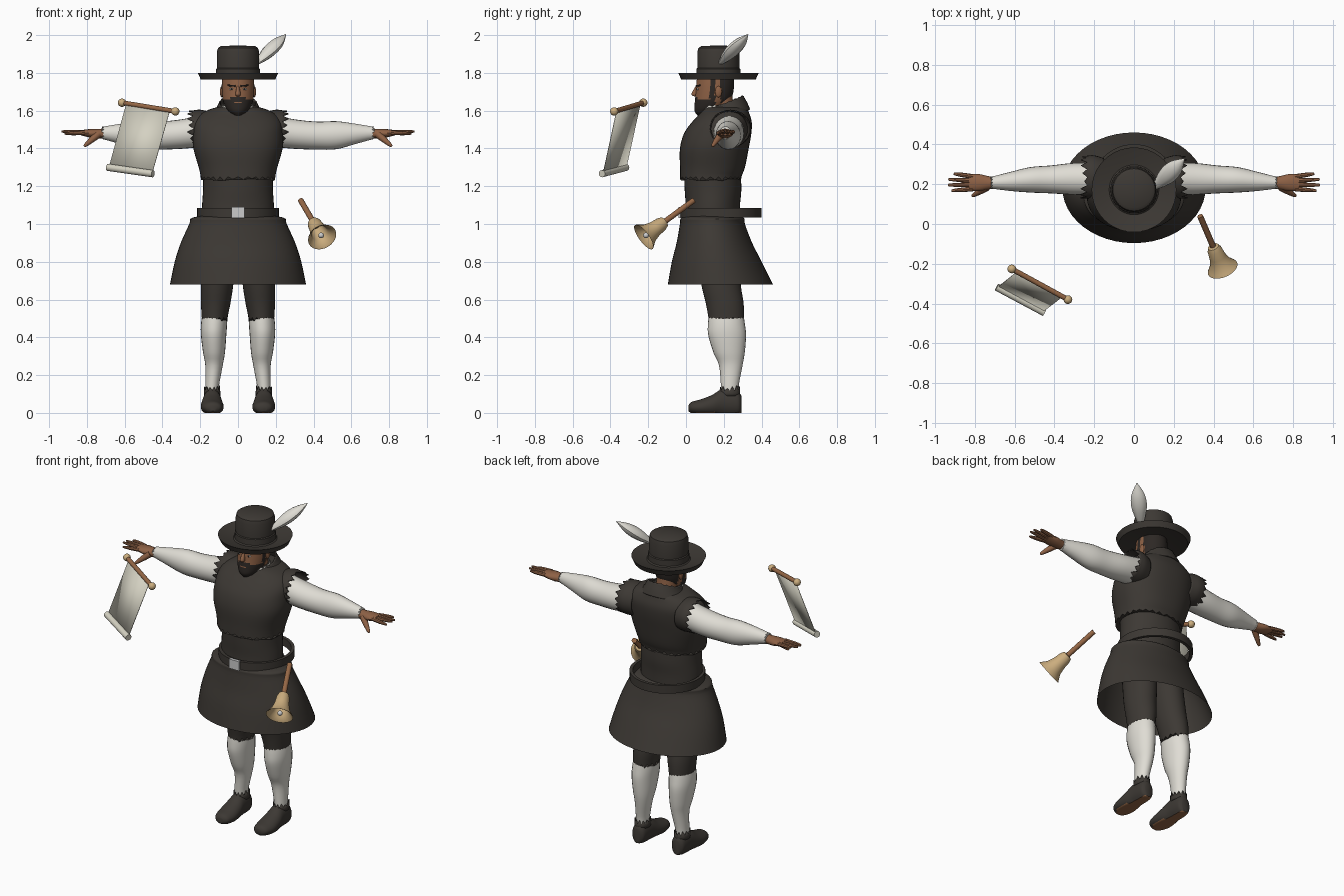
import bpy, bmesh, math, random
from mathutils import Vector, Matrix

random.seed(4)
if "Cube" in bpy.data.objects:
    bpy.data.objects.remove(bpy.data.objects["Cube"])


def material(name, r, g, b):
    m = bpy.data.materials.new(name)
    m.use_nodes = True
    m.diffuse_color = (r, g, b, 1)
    m.node_tree.nodes["Principled BSDF"].inputs["Base Color"].default_value = (r, g, b, 1)
    return m


CLOTH = material("dark cloth", .046, .04, .034)
LINEN = material("white linen", .74, .72, .66)
SKIN = material("brown skin", .27, .12, .06)
HAIR = material("dark hair", .026, .021, .018)
WOOD = material("wood", .3, .135, .06)
BRASS = material("pale brass", .6, .42, .21)
PAPER = material("parchment", .66, .64, .54)
STEEL = material("light metal", .6, .6, .6)
parts = []


def finish(name, bm, mats, mirror=False, rule=None, thickness=0):
    """Turn a bmesh into a named object, optionally mirrored across x."""
    bmesh.ops.recalc_face_normals(bm, faces=bm.faces)
    bm.normal_update()
    if rule:
        for f in bm.faces:
            f.material_index = rule(f.calc_center_median(), f.normal)
    me = bpy.data.meshes.new(name)
    bm.to_mesh(me)
    bm.free()
    for m in mats:
        me.materials.append(m)
    ob = bpy.data.objects.new(name, me)
    bpy.context.collection.objects.link(ob)
    if mirror:
        ob.modifiers.new("Mirror", 'MIRROR').use_mirror_merge = False
    if thickness:
        ob.modifiers.new("Solidify", 'SOLIDIFY').thickness = thickness
    parts.append(ob)
    return ob


def refine(rings, steps):
    """Catmull-Rom interpolation between rings."""
    out = []
    for i in range(len(rings) - 1):
        p = [rings[max(0, min(len(rings) - 1, i + k))] for k in (-1, 0, 1, 2)]
        for s in range(steps):
            u = s / steps
            out.append([b + .5 * u * (c - a + u * (2*a - 5*b + 4*c - d + u * (3*(b - c) + d - a)))
                        for a, b, c, d in zip(*p)])
    return out + [list(rings[-1])]


def loft(name, rings, mats, axis='z', n=24, steps=4, jag=(0, 0), caps=True, power=1,
         tilt=0, floor=None, place=None, **kw):
    """Skin elliptical rings (t, centre a, centre b, radius a, radius b) along an axis."""
    order = {'z': (1, 2, 0), 'x': (0, 1, 2), 'y': (1, 0, 2)}[axis]
    if steps > 1:
        rings = refine(rings, steps)
    bm = bmesh.new()
    loops = []
    for k, (t, a, b, ra, rb) in enumerate(rings):
        loop = []
        for i in range(n):
            ang = math.tau * i / n
            c, s = math.cos(ang), math.sin(ang)
            c, s = (math.copysign(abs(v) ** power, v) for v in (c, s))
            tt = t + tilt * s
            fray = random.uniform(.4, 1) * (i % 2)
            if k == 0:
                tt -= jag[0] * fray
            elif k == len(rings) - 1:
                tt += jag[1] * fray
            q = (tt, a + ra * c, b + rb * s)
            v = Vector([q[j] for j in order])
            if floor is not None:
                v.z = max(v.z, floor)
            loop.append(bm.verts.new(v))
        loops.append(loop)
    for p, q in zip(loops, loops[1:]):
        for i in range(n):
            bm.faces.new((p[i], p[(i + 1) % n], q[(i + 1) % n], q[i]))
    if caps:
        bm.faces.new(loops[0])
        bm.faces.new(loops[-1])
    if place:
        start, end = map(Vector, place)
        bm.transform(Matrix.Translation(start) @ (end - start).to_track_quat('Z', 'Y').to_matrix().to_4x4())
    return finish(name, bm, mats, **kw)


def tube(name, start, end, r0, r1, mat, n=12, **kw):
    d = (Vector(end) - Vector(start)).length
    return loft(name, [(0, 0, 0, r0, r0), (d, 0, 0, r1, r1)], [mat], n=n, steps=1, place=(start, end), **kw)


def ball(name, at, size, mat, **kw):
    bm = bmesh.new()
    bmesh.ops.create_uvsphere(bm, u_segments=16, v_segments=10, radius=1)
    bm.transform(Matrix.Translation(at) @ Matrix.Diagonal((*size, 1)))
    return finish(name, bm, [mat], **kw)


def lathe(name, profile, mat, y=0, **kw):
    return loft(name, [(z, 0, y, r, r) for z, r in profile], [mat], steps=1, **kw)


# Hat with upturned brim, and feather
lathe("hat", [(1.785, .09), (1.765, .197), (1.80, .213), (1.797, .205), (1.779, .125), (1.785, .118),
              (1.82, .117), (1.825, .112), (1.91, .112), (1.932, .106), (1.942, .09), (1.945, .01)],
      CLOTH, y=.172, n=40)
loft("feather", [(0, 0, 0, .006, .006), (.06, 0, 0, .03, .022), (.13, 0, 0, .045, .032),
                 (.2, 0, 0, .038, .026), (.272, 0, 0, .002, .002)], [LINEN], n=10,
     place=((.095, .175, 1.845), (.25, .325, 2.0)))


# Head: beard, sideburns and back hair chosen by position
def head_colour(c, n):
    lip = abs(c.x) < .022 and 1.639 < c.z < 1.648
    beard = c.z < 1.657 and c.y < .155 and not lip
    moustache = 1.654 < c.z < 1.672 and abs(c.x) < .042 and c.y < .09
    return int(beard or moustache or .125 < c.y < .155 or (c.y > .185 and c.z > 1.64))


loft("head", [(1.575, 0, .1, .025, .04), (1.6, 0, .115, .056, .07), (1.64, 0, .135, .076, .089),
              (1.68, 0, .148, .084, .098), (1.74, 0, .155, .086, .1), (1.80, 0, .155, .08, .095)],
     [SKIN, HAIR], n=48, steps=6, rule=head_colour)
loft("neck", [(1.52, 0, .2, .065, .065), (1.68, 0, .185, .06, .06)], [SKIN], steps=1)
loft("nose", [(0, 0, 0, .006, .006), (.045, 0, 0, .014, .016), (.056, 0, 0, .008, .008)], [SKIN], n=10,
     place=((0, .058, 1.73), (0, .04, 1.675)))
ball("ears", (.086, .172, 1.7), (.01, .018, .03), SKIN, mirror=True)
ball("eyes", (.034, .062, 1.714), (.013, .005, .006), LINEN, mirror=True)
ball("pupils", (.034, .0585, 1.714), (.005, .003, .006), HAIR, mirror=True)
tube("brows", (.014, .055, 1.731), (.055, .074, 1.734), .005, .004, HAIR, n=8, mirror=True)

# Collars
loft("shirt_collar", [(1.58, 0, .175, .1, .1), (1.625, 0, .165, .082, .09)], [LINEN], n=40, steps=2,
     jag=(0, .012), caps=False, tilt=.01)
loft("coat_collar", [(1.57, 0, .2, .15, .14), (1.605, 0, .205, .12, .12), (1.64, 0, .21, .1, .095)],
     [CLOTH], n=36, jag=(0, .008), caps=False, tilt=.036, thickness=.008)

# Vest with frayed hem, and shoulder caps
loft("vest", [(1.25, 0, .13, .197, .162), (1.3, 0, .14, .208, .172), (1.4, 0, .15, .236, .182),
              (1.48, 0, .168, .238, .178), (1.54, 0, .19, .232, .158), (1.585, 0, .205, .195, .13),
              (1.615, 0, .21, .125, .11), (1.62, 0, .21, .07, .07)],
     [CLOTH], n=56, jag=(.022, 0), power=.88)
loft("shoulder_caps", [(.15, .23, 1.5, .1, .095), (.2, .235, 1.505, .11, .1), (.235, .235, 1.505, .108, .097)],
     [CLOTH], axis='x', n=32, jag=(0, .035), caps=False, mirror=True, thickness=.006)
loft("waist_coat", [(1.02, 0, .14, .192, .145), (1.1, 0, .142, .19, .144), (1.18, 0, .143, .185, .15),
                    (1.27, 0, .14, .185, .15)], [CLOTH], n=40)

# Belt hoop, buckle and skirt
lathe("belt", [(1.035, .197), (1.035, .216), (1.085, .216), (1.085, .197), (1.035, .197)], CLOTH,
      y=.185, n=48, caps=False)
bm = bmesh.new()
bmesh.ops.create_cube(bm, size=1, matrix=Matrix.Translation((0, -.031, 1.06)) @ Matrix.Diagonal((.068, .02, .058, 1)))
finish("buckle", bm, [STEEL])
loft("skirt", [(.68, 0, .182, .36, .278), (.8, 0, .163, .335, .238), (.9, 0, .15, .303, .2),
               (1.0, 0, .14, .258, .172), (1.03, 0, .14, .248, .168), (1.045, 0, .14, .185, .14)],
     [CLOTH], n=48, caps=False)

# Sleeves and hands
loft("sleeves", [(.17, .225, 1.495, .08, .085), (.3, .227, 1.476, .08, .078), (.42, .224, 1.468, .07, .074),
                 (.52, .222, 1.47, .064, .074), (.62, .214, 1.477, .048, .054), (.71, .208, 1.482, .031, .034)],
     [LINEN], axis='x', jag=(0, .014), mirror=True)
loft("palms", [(.67, .208, 1.482, .024, .026), (.73, .207, 1.478, .033, .026), (.78, .208, 1.48, .043, .023),
               (.83, .208, 1.483, .04, .014)], [SKIN], axis='x', n=16, mirror=True)
for i, tip in enumerate((.915, .932, .93, .905)):
    y = .176 + .021 * i
    loft(f"finger_{i + 1}", [(0, 0, 0, .012, .012), (.06, 0, 0, .011, .011),
                             (tip - .812, 0, 0, .007, .006), (tip - .808, 0, 0, .002, .002)],
         [SKIN], n=8, place=((.81, y, 1.484), (tip, 1.35 * y - .07, 1.49 - .012 * (i == 0))), mirror=True)
loft("thumbs", [(0, 0, 0, .02, .02), (.05, 0, 0, .016, .016), (.1, 0, 0, .009, .009), (.108, 0, 0, .002, .002)],
     [SKIN], n=10, place=((.74, .185, 1.475), (.822, .135, 1.405)), mirror=True)

# Breeches, stockings and shoes
loft("breeches", [(.505, .124, .213, .068, .094), (.58, .118, .205, .078, .1), (.67, .111, .187, .085, .104),
                  (.8, .1, .17, .09, .11), (1.0, .095, .15, .09, .11)], [CLOTH], n=32, jag=(.025, 0), mirror=True)
loft("stockings", [(.08, .138, .235, .036, .048), (.14, .137, .232, .036, .047), (.25, .127, .237, .046, .062),
                   (.32, .127, .228, .058, .083), (.41, .129, .218, .067, .1), (.47, .127, .214, .069, .098),
                   (.53, .123, .212, .064, .09)], [LINEN], mirror=True)
loft("shoes", [(.014, .134, .025, .02, .016), (.03, .134, .028, .045, .03), (.08, .136, .03, .06, .042),
               (.14, .137, .04, .058, .056), (.19, .137, .055, .05, .07), (.25, .137, .055, .046, .07),
               (.28, .137, .05, .04, .06), (.293, .137, .045, .024, .045)], [CLOTH, WOOD], axis='y', n=28,
     floor=0, mirror=True, rule=lambda c, n: int(c.z < .003))
loft("shoe_tops", [(.09, .137, .232, .044, .056), (.118, .137, .232, .043, .054)], [CLOTH], n=24, steps=2,
     jag=(0, .028), caps=False, mirror=True, thickness=.005)

# Hanging scroll
rod = (-.614, -.226, 1.642), (-.332, -.38, 1.596)
tube("scroll_rod", *rod, .013, .013, WOOD)
for side, at in zip(("right", "left"), rod):
    ball(f"scroll_knob_{side}", at, (.022, .022, .022), BRASS)
bm = bmesh.new()
sheet = (-.59, -.24, 1.637), (-.36, -.365, 1.6), (-.455, -.438, 1.262), (-.683, -.315, 1.297)
bm.faces.new([bm.verts.new(p) for p in sheet])
finish("scroll_sheet", bm, [PAPER], thickness=.004)
tube("scroll_roll", (-.69, -.317, 1.3), (-.45, -.445, 1.266), .019, .019, PAPER, n=16)

# Hand bell
top, mouth = Vector((.332, .04, 1.125)), Vector((.446, -.225, .93))
tube("bell_handle", top, top.lerp(mouth, .62), .015, .015, WOOD)
lathe("bell", [(0, .012), (.004, .028), (.025, .037), (.07, .042), (.11, .053), (.135, .07), (.148, .079),
               (.145, .072), (.11, .045), (.03, .03)], BRASS, n=28, place=(top.lerp(mouth, .57), mouth))
ball("bell_clapper", top.lerp(mouth, .95), (.015, .015, .015), STEEL)

# Smooth shading with sharp edges kept
bpy.ops.object.select_all(action='DESELECT')
for ob in parts:
    ob.select_set(True)
bpy.context.view_layer.objects.active = parts[0]
bpy.ops.object.shade_smooth_by_angle(angle=math.radians(40))
